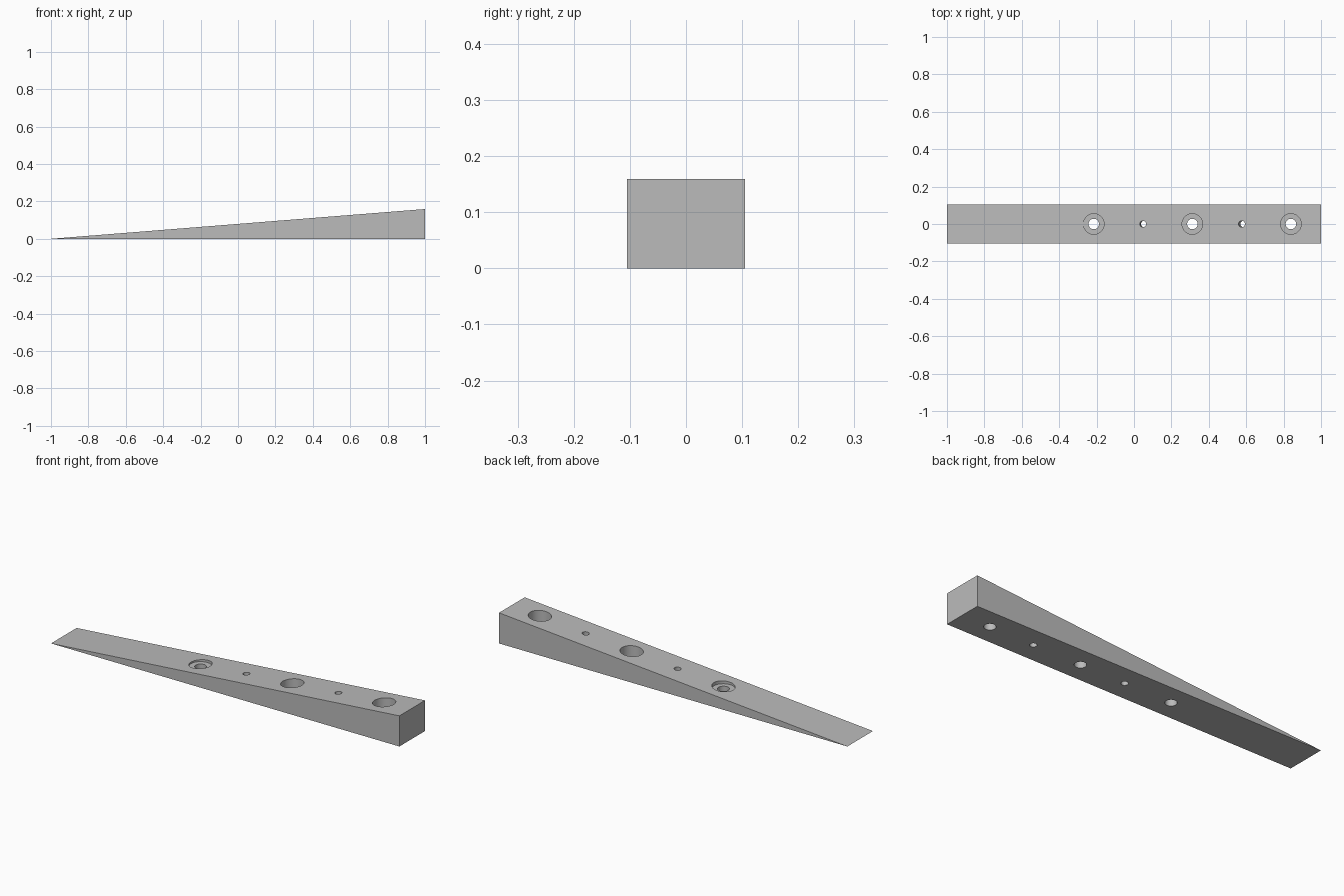
import bpy, bmesh, math
from mathutils import Vector, Matrix

if "Cube" in bpy.data.objects:
    bpy.data.objects.remove(bpy.data.objects["Cube"])

HALF_W, TOP = 0.105, 0.159
SLOPE = math.atan2(TOP, 2.0)

grey = bpy.data.materials.new("light grey")
grey.diffuse_color = (0.5, 0.5, 0.5, 1)
grey.use_nodes = True
grey.node_tree.nodes["Principled BSDF"].inputs["Base Color"].default_value = grey.diffuse_color


def make_object(name, bm):
    bmesh.ops.recalc_face_normals(bm, faces=bm.faces)
    mesh = bpy.data.meshes.new(name)
    bm.to_mesh(mesh)
    bm.free()
    mesh.materials.append(grey)
    obj = bpy.data.objects.new(name, mesh)
    bpy.context.collection.objects.link(obj)
    return obj


def drill(name, x, z, radius, bottom, top, tilt=0.0):
    """Cylinder cutter spanning bottom..top along its axis through (x, 0, z)."""
    bm = bmesh.new()
    bmesh.ops.create_cone(
        bm, cap_ends=True, segments=48, radius1=radius, radius2=radius,
        depth=top - bottom,
        matrix=Matrix.Translation((x, 0, z)) @ Matrix.Rotation(-tilt, 4, 'Y')
        @ Matrix.Translation((0, 0, (top + bottom) / 2)))
    obj = make_object(name, bm)
    obj.hide_render = True
    obj.hide_set(True)
    return obj


# Wedge body: triangular side profile extruded across the width
bm = bmesh.new()
profile = [(-1, 0), (1, 0), (1, TOP)]
face = bm.faces.new([bm.verts.new((x, -HALF_W, z)) for x, z in profile])
ext = bmesh.ops.extrude_face_region(bm, geom=[face])
bmesh.ops.translate(bm, vec=Vector((0, 2 * HALF_W, 0)),
                    verts=[v for v in ext["geom"] if isinstance(v, bmesh.types.BMVert)])
wedge = make_object("wedge", bm)

cutters = []
# Vertical screw holes with counterbores down to one common level
for i, x in enumerate((-0.215, 0.312, 0.839)):
    cutters.append(drill(f"counterbore_cutter_{i}", x, 0, 0.055, 0.05, 0.4))
    cutters.append(drill(f"screw_hole_cutter_{i}", x, 0, 0.028, -0.2, 0.3))

# Small pin holes square to the sloping top
for i, x in enumerate((0.048, 0.576)):
    z = TOP * (x + 1) / 2
    cutters.append(drill(f"pin_hole_cutter_{i}", x, z, 0.017, -0.3, 0.2, SLOPE))

for cutter in cutters:
    mod = wedge.modifiers.new(cutter.name, 'BOOLEAN')
    mod.operation = 'DIFFERENCE'
    mod.solver = 'EXACT'
    mod.object = cutter

# Apply the cuts and remove the cutters
bpy.context.view_layer.objects.active = wedge
wedge.select_set(True)
for mod in list(wedge.modifiers):
    bpy.ops.object.modifier_apply(modifier=mod.name)
for cutter in cutters:
    bpy.data.objects.remove(cutter)

bpy.ops.object.shade_smooth_by_angle(angle=math.radians(30))
